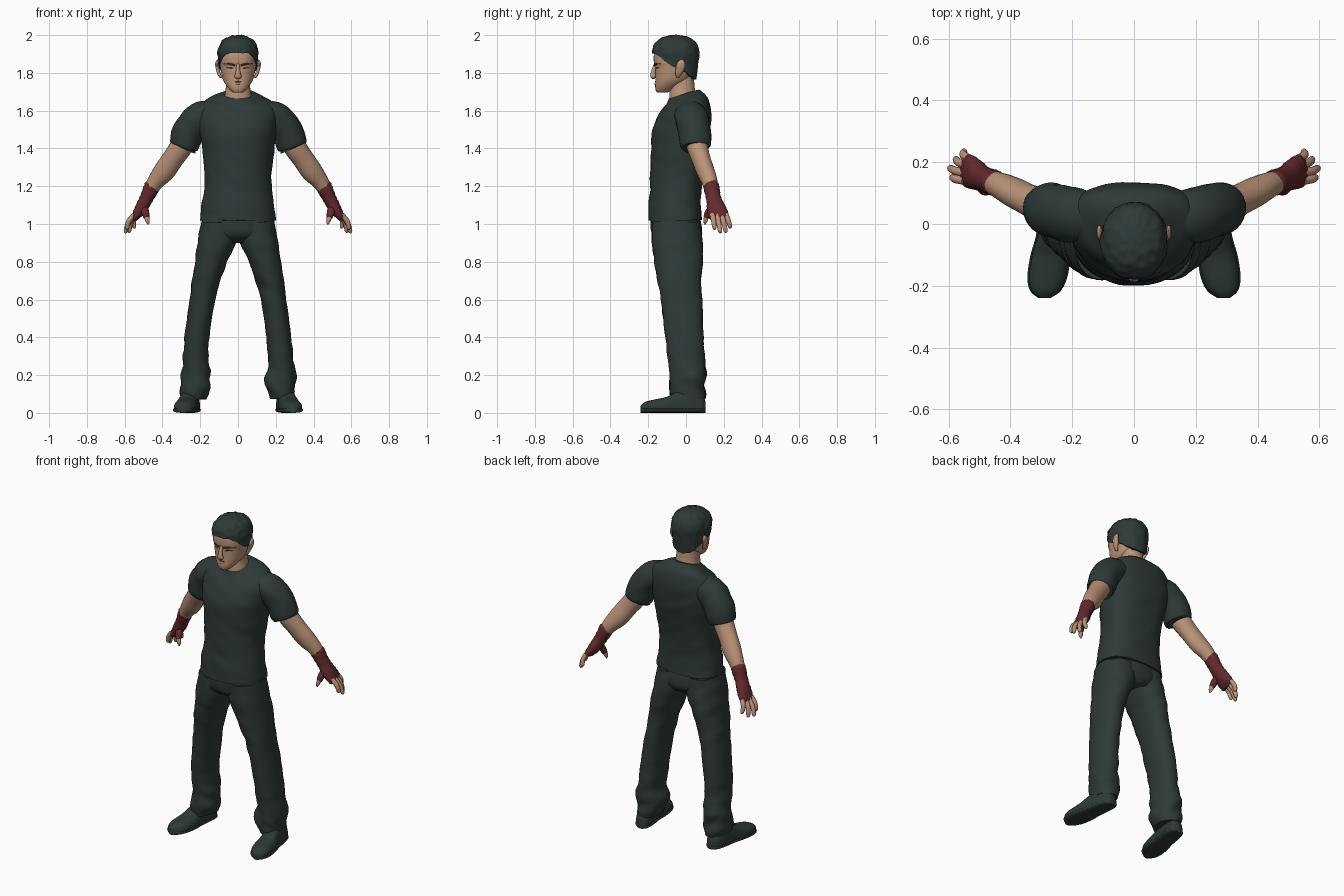
import bpy, bmesh, math
from mathutils import Vector, noise

if "Cube" in bpy.data.objects:
    bpy.data.objects.remove(bpy.data.objects["Cube"])


def material(name, r, g, b):
    m = bpy.data.materials.new(name)
    m.use_nodes = True
    m.diffuse_color = (r, g, b, 1)
    bsdf = next(n for n in m.node_tree.nodes if n.type == "BSDF_PRINCIPLED")
    bsdf.inputs["Base Color"].default_value = (r, g, b, 1)
    bsdf.inputs["Roughness"].default_value = 0.8
    return m


CHARCOAL = material("charcoal cloth", .027, .041, .040)
SKIN = material("tan skin", .50, .295, .19)
WRAP = material("dark red wrap", .125, .022, .027)


def spline(rows, steps=5):
    """Smooth curve through rows of numbers."""
    out = []
    last = len(rows) - 1
    for i in range(last):
        a, b, c, d = (rows[max(0, min(last, i + k))] for k in (-1, 0, 1, 2))
        for s in range(steps):
            t = s / steps
            out.append([q + t / 2 * (r - p + t * (2*p - 5*q + 4*r - w + t * (3*(q - r) + w - p)))
                        for p, q, r, w in zip(a, b, c, d)])
    return out + [list(rows[-1])]


def power(v, e):
    return math.copysign(abs(v) ** e, v)


def angles(n):
    return [2 * math.pi * k / n for k in range(n)]


def skin_rings(name, rings, mat, bump=None, sharp=50):
    """Skin closed rings of points into one capped smooth object."""
    bm = bmesh.new()
    loops = [[bm.verts.new(p) for p in ring] for ring in rings]
    n = len(loops[0])
    for a, b in zip(loops, loops[1:]):
        for k in range(n):
            j = (k + 1) % n
            bm.faces.new((a[k], a[j], b[j], b[k]))
    bm.faces.new(loops[0])
    bm.faces.new(loops[-1])
    bmesh.ops.recalc_face_normals(bm, faces=bm.faces)
    bm.normal_update()
    if bump:
        moves = [(v, v.normal * bump(v.co)) for v in bm.verts]
        for v, move in moves:
            v.co += move
    mesh = bpy.data.meshes.new(name)
    bm.to_mesh(mesh)
    bm.free()
    mesh.materials.append(mat)
    obj = bpy.data.objects.new(name, mesh)
    bpy.context.collection.objects.link(obj)
    bpy.ops.object.select_all(action="DESELECT")
    obj.select_set(True)
    bpy.context.view_layer.objects.active = obj
    bpy.ops.object.shade_smooth_by_angle(angle=math.radians(sharp))
    return obj


def both(name, rings, mat, bump=None):
    """Build a part on each side of the body."""
    for side, s in (("left", 1), ("right", -1)):
        skin_rings(f"{side}_{name}", [[(s * x, y, z) for x, y, z in r] for r in rings], mat, bump)


def stack(rows, n=40, bias=.5, front=2.2, back=2.2, tilt=lambda z: 0):
    """Horizontal rings from rows of centre x, height, half width, front y, back y."""
    rings = []
    for cx, z, rx, yf, yb in spline(rows):
        cy = yf + (yb - yf) * bias
        ring = []
        for a in angles(n):
            c, s = math.cos(a), math.sin(a)
            e = 2 / (back if s > 0 else front)
            y = cy + power(s, e) * (yb - cy if s > 0 else cy - yf)
            ring.append((cx + rx * power(c, e), y, z + tilt(z) * y))
        rings.append(ring)
    return rings


def tube(rows, n=20):
    """Rings across a path from rows of x, y, z, thickness, breadth."""
    pts = spline(rows)
    rings = []
    for i, p in enumerate(pts):
        c = Vector(p[:3])
        t = Vector(pts[min(i + 1, len(pts) - 1)][:3]) - Vector(pts[max(i - 1, 0)][:3])
        u = t.cross(Vector((0, 1, 0))).normalized()
        v = u.cross(t).normalized()
        rings.append([c + u * p[3] * math.cos(a) + v * p[4] * math.sin(a) for a in angles(n)])
    return rings


# Cloth folds and hair tufts
def fold(p, amount):
    return amount * noise.noise(Vector((p.x * 8, p.y * 8, p.z * 17 + p.x * 9)))


def shirt_fold(p):
    return fold(p, .006)


def trouser_fold(p):
    return fold(p, .006 + .014 * max(0, 1 - abs(p.z - .2) / .2))


def tuft(p):
    return .006 * noise.noise(p * 45)


# Shirt body and sleeves
skin_rings("shirt", stack([
    (0, 1.02, .2, -.2, .085), (0, 1.1, .192, -.197, .077), (0, 1.2, .178, -.19, .082),
    (0, 1.3, .18, -.186, .095), (0, 1.4, .192, -.184, .115), (0, 1.5, .207, -.18, .13),
    (0, 1.58, .213, -.155, .132), (0, 1.635, .185, -.125, .118), (0, 1.665, .135, -.1, .095),
    (0, 1.69, .082, -.09, .07)], n=56, bias=.58, front=2.1, back=2.6,
    tilt=lambda z: .3 * max(0, z - 1.5) / .19), CHARCOAL, shirt_fold)
both("sleeve", tube([
    (.12, .02, 1.585, .07, .08), (.2, .03, 1.56, .085, .09), (.255, .043, 1.5, .085, .087),
    (.285, .05, 1.415, .079, .08), (.285, .05, 1.414, .06, .06)], 28), CHARCOAL, shirt_fold)

# Trousers
skin_rings("trouser_hips", stack([
    (0, 1.05, .185, -.185, .07), (0, 1, .194, -.188, .08), (0, .94, .19, -.175, .083),
    (0, .9, .12, -.12, .06)], n=48), CHARCOAL, trouser_fold)
both("trouser_leg", stack([
    (.1, 1.01, .092, -.18, .075), (.112, .9, .102, -.18, .088), (.142, .8, .085, -.168, .088),
    (.168, .7, .076, -.15, .08), (.188, .6, .068, -.132, .085), (.217, .4, .066, -.11, .092),
    (.224, .25, .07, -.092, .1), (.225, .15, .08, -.092, .103), (.235, .075, .066, -.075, .098)],
    n=36), CHARCOAL, trouser_fold)


# Shoes with separate soles
def shoe(rows, grow=1.0, flat=0):
    rings = []
    for t, w, h in spline(rows):
        ring = []
        for a in angles(28):
            c, s = power(math.cos(a), .75), power(math.sin(a), .75)
            z = .018 * (1 + s) if s < 0 else .018 + (flat or h - .018) * s
            ring.append((.242 + .048 * t + grow * w * c, .103 - .343 * t, z))
        rings.append(ring)
    return rings


LAST = [(0, .025, .06), (.06, .042, .095), (.2, .05, .12), (.42, .052, .115), (.6, .06, .085),
        (.8, .06, .07), (.93, .046, .058), (1, .018, .04)]
both("shoe", shoe(LAST), CHARCOAL)
both("sole", shoe(LAST, 1.08, .008), CHARCOAL)

# Arms, wrapped hands and fingers
both("arm", tube([
    (.25, .045, 1.5, .06, .058), (.3, .06, 1.41, .06, .056), (.345, .08, 1.345, .057, .05),
    (.39, .103, 1.28, .057, .048), (.435, .125, 1.225, .045, .042), (.475, .14, 1.16, .034, .034)]),
    SKIN)
both("hand_wrap", tube([
    (.453, .133, 1.2, .036, .037), (.455, .134, 1.197, .042, .042), (.485, .146, 1.135, .036, .04),
    (.512, .16, 1.085, .033, .05), (.538, .173, 1.045, .024, .054), (.546, .177, 1.03, .015, .045)]),
    WRAP, lambda p: .0015 * math.sin(p.z * 260))
both("thumb_wrap", tube([
    (.505, .15, 1.1, .02, .02), (.492, .122, 1.065, .021, .02), (.484, .108, 1.035, .016, .016)]), WRAP)
both("thumb", tube([
    (.487, .11, 1.045, .013, .013), (.479, .103, 1.018, .012, .012), (.475, .1, .998, .004, .004)], 10), SKIN)
TIPS = {"index": (.592, .152, .972), "middle": (.6, .182, .953),
        "ring": (.58, .212, .955), "little": (.552, .236, .978)}
for k, (name, tip) in enumerate(TIPS.items()):
    base = Vector((.548 - .004 * k, .14 + .024 * k, 1.05))
    tip = Vector(tip)
    knuckle = base.lerp(tip, .5) + Vector((.008, 0, .004))
    both(name + "_finger", tube([
        (*base, .014, .014), (*knuckle, .0135, .0135), (*base.lerp(tip, .9), .011, .011),
        (*tip, .004, .004)], 10), SKIN)

# Neck and head
skin_rings("neck", stack([
    (0, 1.62, .08, -.09, .06), (0, 1.685, .07, -.088, .052), (0, 1.73, .064, -.085, .045),
    (0, 1.82, .062, -.1, .04)]), SKIN)
skin_rings("head", stack([
    (0, 1.695, .022, -.148, -.105), (0, 1.702, .035, -.158, -.085), (0, 1.725, .056, -.163, -.045),
    (0, 1.76, .078, -.162, .015), (0, 1.8, .089, -.162, .043), (0, 1.835, .095, -.163, .053),
    (0, 1.855, .097, -.17, .055), (0, 1.9, .096, -.169, .056), (0, 1.95, .08, -.145, .04),
    (0, 1.975, .04, -.1, -.01)], front=2.3), SKIN)

# Cropped hair with a lower edge that drops toward the nape
LINE = [(1.905,), (1.9,), (1.85,), (1.815,), (1.775,), (1.765,)]
EDGE = spline(LINE, 8)
hair = []
ROWS = 18
for i in range(-1, ROWS):
    ring = []
    for a in angles(64):
        c, s = math.cos(a), math.sin(a)
        low = EDGE[round((math.asin(max(-1, min(1, s))) / math.pi + .5) * (len(EDGE) - 1))][0]
        z = low + (2 - low) * math.sin(max(i, 0) / ROWS * math.pi / 2)
        f = (1 - ((z - 1.9) / .1) ** 2.4) ** .45 if z > 1.9 else 1 - .9 * (1.9 - z)
        if i < 0:
            f *= .87
        ring.append((.107 * f * power(c, .93), -.055 + .125 * f * power(s, .93), z))
    hair.append(ring)
skin_rings("hair", hair, CHARCOAL, tuft)

# Facial features
skin_rings("nose", tube([
    (0, -.158, 1.852, .008, .008), (0, -.168, 1.825, .01, .011), (0, -.174, 1.795, .014, .014),
    (0, -.172, 1.78, .019, .015), (0, -.165, 1.77, .009, .006)], 14), SKIN)
skin_rings("mouth", tube([
    (-.026, -.155, 1.752, .0015, .002), (0, -.163, 1.754, .002, .003),
    (.026, -.155, 1.752, .0015, .002)], 8), CHARCOAL)
skin_rings("lower_lip", tube([
    (-.02, -.156, 1.743, .003, .003), (0, -.161, 1.743, .006, .006),
    (.02, -.156, 1.743, .003, .003)], 10), SKIN)
both("eyebrow", tube([
    (.016, -.168, 1.84, .004, .004), (.045, -.157, 1.848, .005, .005),
    (.076, -.132, 1.848, .002, .003)], 8), CHARCOAL)
both("eye", tube([
    (.024, -.159, 1.823, .001, .002), (.04, -.154, 1.827, .003, .004),
    (.062, -.141, 1.826, .001, .002)], 8), CHARCOAL)
both("ear", tube([
    (.09, -.045, 1.775, .006, .008), (.1, -.04, 1.795, .009, .016), (.11, -.03, 1.83, .009, .024),
    (.112, -.024, 1.855, .008, .02), (.107, -.022, 1.87, .003, .006)], 14), SKIN)
